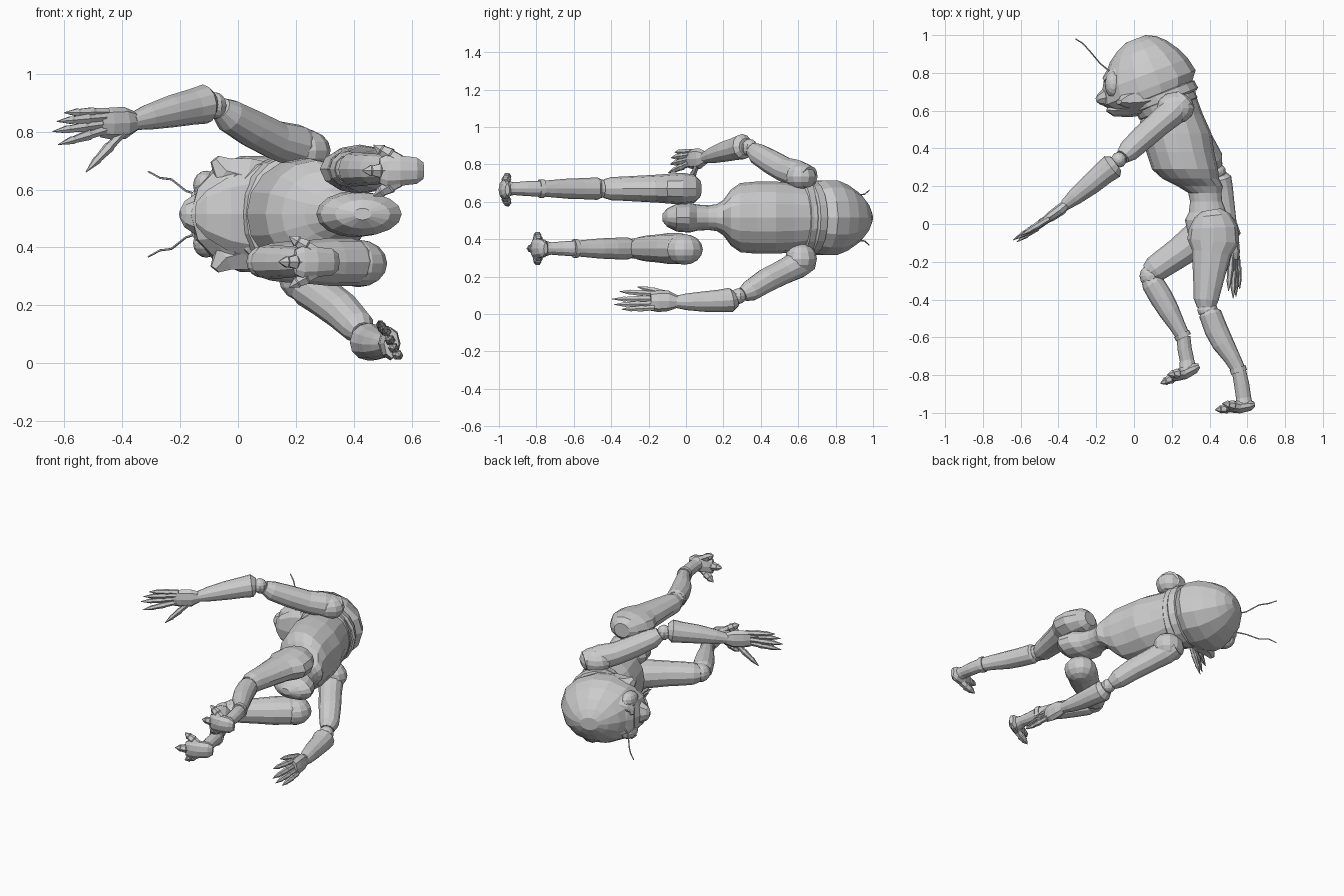
import bpy, bmesh, math
from mathutils import Vector

MID = 0.515   # side-to-side centre of the figure (it lies along y, facing -x)


def loft(name, pts, n=12, axis=None):
    """Skin oval rings: each point is x, y, z, depth radius, sideways (z) radius."""
    bm = bmesh.new()
    c = [Vector(p[:3]) for p in pts]
    rings = []
    for i, p in enumerate(pts):
        t = Vector(axis) if axis else c[min(i + 1, len(c) - 1)] - c[max(i - 1, 0)]
        t.normalize()
        s = Vector((0, 0, 1))
        s = (s - t * s.dot(t)).normalized()
        u = t.cross(s)
        ra, rb = p[3], p[4] if len(p) > 4 else p[3]
        rings.append([bm.verts.new(c[i] + u * ra * math.cos(a) + s * rb * math.sin(a))
                      for a in (2 * math.pi * k / n for k in range(n))])
    for a, b in zip(rings, rings[1:]):
        for k in range(n):
            bm.faces.new((a[k], a[(k + 1) % n], b[(k + 1) % n], b[k]))
    bm.faces.new(rings[0])
    bm.faces.new(rings[-1])
    bmesh.ops.recalc_face_normals(bm, faces=bm.faces)
    me = bpy.data.meshes.new(name)
    bm.to_mesh(me)
    bm.free()
    ob = bpy.data.objects.new(name, me)
    bpy.context.collection.objects.link(ob)
    return ob


def ball(name, loc, size, seg=12):
    bpy.ops.mesh.primitive_uv_sphere_add(segments=seg, ring_count=8, radius=1, location=loc)
    ob = bpy.context.object
    ob.name, ob.scale = name, size
    return ob


def spike(name, a, b, r, n=6):
    """Jointed, pointed finger or claw."""
    a, b = Vector(a), Vector(b)
    loft(name, [(*a.lerp(b, t), r * k) for t, k in
                ((0, .9), (.3, .85), (.36, 1.05), (.65, .75), (.7, .85), (1, .08))], n)


# Torso: pelvis, thin waist, round belly, chest
loft("torso", [(x, y, MID, rx, rz) for y, x, rx, rz in (
    (-.125, .43, .03, .02), (-.10, .43, .095, .05), (-.05, .425, .14, .075),
    (.02, .405, .135, .08), (.06, .39, .1, .07), (.12, .382, .085, .066), (.165, .375, .088, .072),
    (.2, .35, .12, .095), (.24, .3, .15, .15), (.29, .27, .175, .185),
    (.38, .245, .18, .193), (.48, .22, .19, .193), (.58, .2, .165, .185),
    (.66, .2, .135, .17), (.72, .21, .11, .14))], 16, (0, 1, 0))

# Two tilted collar bands behind the head
TILT = (-.36, .93, 0)
for i, (x, y, r, w) in enumerate(((.17, .635, .165, .2), (.15, .675, .19, .195))):
    loft(f"collar_{i}", [(x + .018, y - .03, MID, r - .015, w - .015),
                         (x + .012, y - .022, MID, r, w), (x - .008, y + .015, MID, r, w),
                         (x - .01, y + .022, MID, r - .02, w - .02)], 18, TILT)

# Head: domed faceted skull on the same tilt, with a flared rear rim
loft("head", [(x, y, MID, r, w) for x, y, r, w in (
    (.105, .655, .2, .17), (.10, .68, .225, .195), (.082, .72, .262, .205), (.058, .79, .243, .205),
    (.04, .85, .212, .18), (.022, .915, .16, .135), (.015, .955, .11, .085),
    (.01, .98, .055, .04))], 14, TILT)

# Face: snout, jaw, brow ridge
loft("snout", [(-.08, .69, MID, .075, .11), (-.14, .67, MID, .055, .075),
               (-.185, .66, MID, .03, .045), (-.2, .655, MID, .01, .015)], 8)
loft("jaw", [(.08, .63, MID, .05, .16), (-.03, .61, MID, .045, .13),
             (-.11, .6, MID, .03, .08), (-.145, .605, MID, .01, .04)], 8)
loft("brow", [(-.06, .8, MID, .07, .15), (-.13, .775, MID, .04, .12), (-.16, .76, MID, .015, .07)], 8)

for side, s in (("upper", 1), ("lower", -1)):
    # Eyes, cheek flares and antennae mirrored about the centre
    ball(f"{side}_eye", (-.11, .74, MID + s * .1), (.045, .07, .05))
    loft(f"{side}_cheek", [(.1, .69, MID + s * .1, .07, .09), (.02, .67, MID + s * .13, .06, .075),
                           (-.05, .655, MID + s * .15, .04, .055), (-.08, .645, MID + s * .19, .012, .02)], 6)
    loft(f"{side}_antenna", [(-.12, .8, MID + s * .06, .005), (-.18, .85, MID + s * .08, .004),
                             (-.23, .91, MID + s * .12, .004), (-.27, .955, MID + s * .125, .004),
                             (-.31, .98, MID + s * .147, .003)], 5)


def foot(name, heel, toe, z):
    h, t = Vector((*heel, z)), Vector((*toe, z))
    at = lambda k: h.lerp(t, k)
    loft(name, [(*at(0), .012, .03), (*at(.12), .03, .048), (*at(.4), .036, .055),
                (*at(.6), .026, .058), (*at(.72), .015, .045)], 10)
    # Three claws, flared sideways
    for i, (k0, k1, dz) in enumerate(((.4, .82, .088), (.55, 1, 0), (.4, .82, -.088))):
        lift = Vector((0, .03, 0)) if dz else Vector()
        spike(f"{name}_claw_{i}", at(k0) + Vector((0, 0, dz * .4)), at(k1) + Vector((0, 0, dz)) + lift, .026)


# Straight leg (higher side)
Z = .67
loft("upper_thigh", [(.41, .075, Z, .05, .045), (.415, .045, Z, .095, .075), (.42, -.02, Z, .13, .085),
                     (.42, -.09, Z, .138, .08), (.41, -.15, Z, .105, .075), (.4, -.24, Z, .09, .07),
                     (.39, -.33, Z, .076, .065), (.382, -.4, Z, .066, .062), (.383, -.44, Z, .05, .05)])
ball("upper_knee", (.39, -.455, Z), (.055, .045, .05))
loft("upper_shin", [(.4, -.455, Z, .045, .05), (.403, -.475, Z, .06, .06), (.435, -.56, Z, .062, .056),
                    (.47, -.63, Z, .058, .054), (.52, -.71, Z, .044, .047), (.55, -.765, Z, .038, .042)])
loft("upper_ankle_band", [(.548, -.76, Z, .044, .05), (.556, -.785, Z, .044, .05)])
loft("upper_ankle", [(.556, -.78, Z, .038, .042), (.57, -.85, Z, .04, .04), (.58, -.92, Z, .04, .034),
                     (.585, -.965, Z, .045, .045)])
foot("upper_foot", (.64, -.955), (.43, -.985), .665)

# Bent leg (lower side)
Z = .35
ball("lower_hip", (.415, -.01, Z - .005), (.1, .1, .082))
loft("lower_thigh", [(.45, .02, Z, .07, .06), (.39, -.03, Z, .098, .083), (.32, -.09, Z, .09, .083),
                     (.24, -.15, Z, .08, .075), (.16, -.205, Z, .074, .07), (.11, -.24, Z, .07, .064),
                     (.075, -.262, Z, .05, .045)])
ball("lower_knee", (.085, -.275, Z), (.056, .06, .055))
loft("lower_shin", [(.085, -.29, Z, .05, .05), (.1, -.315, Z, .06, .06), (.145, -.39, Z, .062, .057),
                    (.185, -.46, Z, .056, .054), (.23, -.54, Z, .043, .046), (.255, -.585, Z, .038, .042)])
loft("lower_ankle_band", [(.252, -.58, Z, .044, .05), (.263, -.602, Z, .044, .05)])
loft("lower_ankle", [(.262, -.595, Z, .036, .042), (.268, -.66, Z, .038, .038), (.28, -.72, Z, .038, .033),
                     (.285, -.765, Z, .045, .045)])
foot("lower_foot", (.345, -.75), (.14, -.845), .35)

# Reaching arm (higher side)
ball("upper_shoulder", (.22, .615, .735), (.1, .085, .075))
loft("upper_arm_high", [(.27, .66, .73, .06), (.2, .59, .75, .075), (.13, .53, .77, .068),
                        (.05, .46, .81, .066), (-.03, .385, .855, .058), (-.06, .355, .88, .04)], 12)
ball("upper_elbow", (-.08, .34, .89), (.042, .042, .046), 10)
loft("upper_forearm", [(-.095, .32, .895, .045), (-.115, .305, .895, .068), (-.16, .27, .885, .062),
                       (-.23, .21, .87, .056), (-.31, .145, .85, .044), (-.365, .1, .835, .03)], 12)
loft("upper_palm", [(-.355, .105, .835, .025, .035), (-.39, .075, .83, .03, .055),
                    (-.44, .04, .828, .027, .055), (-.475, .015, .828, .018, .048)], 8)
for i, (a, b) in enumerate((((-.45, .03, .868), (-.6, -.06, .865)), ((-.47, .015, .825), (-.64, -.085, .8)),
                            ((-.46, .02, .805), (-.62, -.095, .755)), ((-.46, .02, .85), (-.625, -.08, .835)),
                            ((-.4, .06, .795), (-.525, .0, .66)))):
    spike(f"upper_finger_{i}", a, b, .018)

# Hanging arm (lower side)
ball("lower_shoulder", (.24, .615, .295), (.1, .085, .085))
loft("lower_arm_high", [(.22, .66, .29, .06), (.25, .6, .265, .075), (.3, .52, .225, .068),
                        (.36, .43, .18, .066), (.415, .345, .125, .058), (.43, .305, .105, .04)], 12)
ball("lower_elbow", (.44, .28, .095), (.046, .042, .042), 10)
loft("lower_forearm", [(.445, .265, .085, .045), (.45, .24, .075, .066), (.465, .18, .07, .06),
                       (.48, .09, .066, .054), (.5, 0, .065, .044), (.515, -.065, .065, .03)], 12)
loft("lower_palm", [(.513, -.05, .065, .03, .035), (.52, -.095, .07, .036, .055),
                    (.525, -.15, .068, .036, .058), (.53, -.19, .068, .026, .05)], 8)
for i, (a, b) in enumerate((((.515, -.17, .108), (.5, -.355, .12)), ((.525, -.18, .08), (.525, -.395, .08)),
                            ((.535, -.18, .055), (.54, -.385, .05)), ((.545, -.17, .032), (.56, -.345, .025)),
                            ((.505, -.1, .11), (.485, -.26, .145)))):
    spike(f"lower_finger_{i}", a, b, .018)
